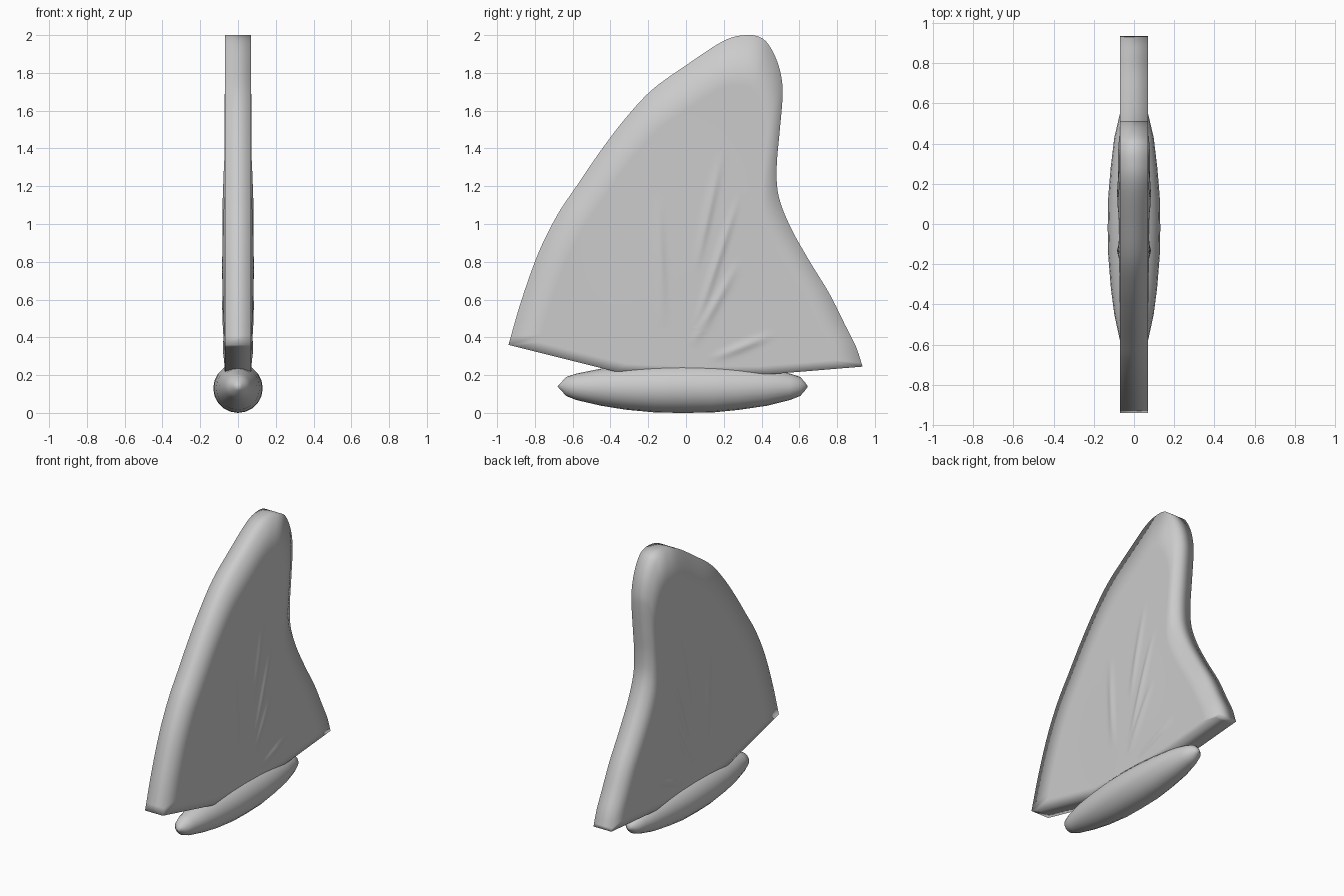
import bpy, bmesh, math
from mathutils import Vector

if "Cube" in bpy.data.objects:
    bpy.data.objects.remove(bpy.data.objects["Cube"])


def finish(bm, name):
    bmesh.ops.recalc_face_normals(bm, faces=bm.faces)
    mesh = bpy.data.meshes.new(name)
    bm.to_mesh(mesh)
    bm.free()
    for p in mesh.polygons:
        p.use_smooth = True
    obj = bpy.data.objects.new(name, mesh)
    bpy.context.collection.objects.link(obj)
    return obj


def spline(points, steps):
    """Catmull-Rom curve through the points, ends kept."""
    pts = [Vector(p) for p in points]
    pts = [2 * pts[0] - pts[1]] + pts + [2 * pts[-1] - pts[-2]]
    out = []
    for a, b, c, d in zip(pts, pts[1:], pts[2:], pts[3:]):
        for i in range(steps):
            t = i / steps
            out.append(0.5 * (2 * b + (c - a) * t + (2 * a - 5 * b + 4 * c - d) * t * t
                              + (3 * b - a - 3 * c + d) * t ** 3))
    return out + [pts[-2]]


# Fin outline (y, z): curved edge from the front corner over the tip to the rear corner
EDGE = [(-.94, .36), (-.87, .60), (-.78, .85), (-.68, 1.05), (-.58, 1.20), (-.45, 1.39),
        (-.32, 1.56), (-.18, 1.71), (0, 1.84), (.20, 1.97), (.32, 2.0), (.40, 1.985),
        (.45, 1.93), (.49, 1.84), (.51, 1.74), (.51, 1.65), (.495, 1.48), (.48, 1.30),
        (.49, 1.15), (.55, .99), (.65, .81), (.76, .63), (.84, .47), (.90, .35), (.935, .245)]
BASE = [(.935, .245), (.45, .205), (0, .20), (-.38, .22), (-.94, .36)]
# Raised creases fanning out from the base: start, end
CREASES = [((-.12, .45), (-.15, 1.15)), ((.05, .75), (.19, 1.38)), ((.05, .45), (.28, 1.15)),
           ((.03, .35), (.28, .80)), ((.13, .28), (.47, .42))]


def half_width(p):
    x = .07 + .006 * math.exp(-((p.x / .35) ** 2 + ((p.y - .7) / .5) ** 2))
    for a, b in CREASES:
        a, b = Vector(a), Vector(b)
        t = max(0, min(1, (p - a).dot(b - a) / (b - a).length_squared))
        d = (p - a.lerp(b, t)).length
        x += .009 * math.sin(math.pi * t) * math.exp(-(d / .022) ** 2)
    return x


# Fin: concentric rings on each side, joined by a flat rim
outline = spline(EDGE, 5)[:-1]
for a, b in zip(BASE, BASE[1:]):
    outline += [Vector(a).lerp(Vector(b), i / 12) for i in range(12)]
n = len(outline)
centre = Vector((.02, .45))
scales = [1.0] + [.83 * (1 - i / 34) for i in range(33)]
bm = bmesh.new()
rims = []
for side in (-1, 1):
    rings = []
    for s in scales:
        ring = []
        for p in outline:
            q = centre.lerp(p, s)
            x = .07 if s == 1 else half_width(q)
            ring.append(bm.verts.new((side * x, q.x, q.y)))
        rings.append(ring)
    hub = bm.verts.new((side * half_width(centre), *centre))
    for r0, r1 in zip(rings, rings[1:]):
        for i in range(n):
            j = (i + 1) % n
            bm.faces.new((r0[i], r0[j], r1[j], r1[i]))
    for i in range(n):
        bm.faces.new((rings[-1][i], rings[-1][(i + 1) % n], hub))
    rims.append(rings[0])
for i in range(n):
    j = (i + 1) % n
    bm.faces.new((rims[0][i], rims[0][j], rims[1][j], rims[1][i]))
finish(bm, "fin")

# Base: spindle lathed along y (y, radius, centre z)
PROFILE = [(-.66, .022, .14), (-.635, .05, .14), (-.58, .07, .138), (-.45, .098, .136),
           (-.32, .115, .132), (-.16, .128, .13), (-.02, .131, .131), (.14, .128, .13),
           (.28, .116, .132), (.43, .098, .136), (.55, .07, .138), (.605, .05, .14), (.63, .022, .14)]
SIDES = 20
bm = bmesh.new()
rings = [[bm.verts.new((r * math.sin(2 * math.pi * k / SIDES), y, z + r * math.cos(2 * math.pi * k / SIDES)))
          for k in range(SIDES)] for y, r, z in PROFILE]
for r0, r1 in zip(rings, rings[1:]):
    for k in range(SIDES):
        m = (k + 1) % SIDES
        bm.faces.new((r0[k], r0[m], r1[m], r1[k]))
for ring, y in ((rings[0], -.68), (rings[-1], .645)):
    tip = bm.verts.new((0, y, .14))
    for k in range(SIDES):
        bm.faces.new((ring[k], ring[(k + 1) % SIDES], tip))
finish(bm, "base_spindle")
